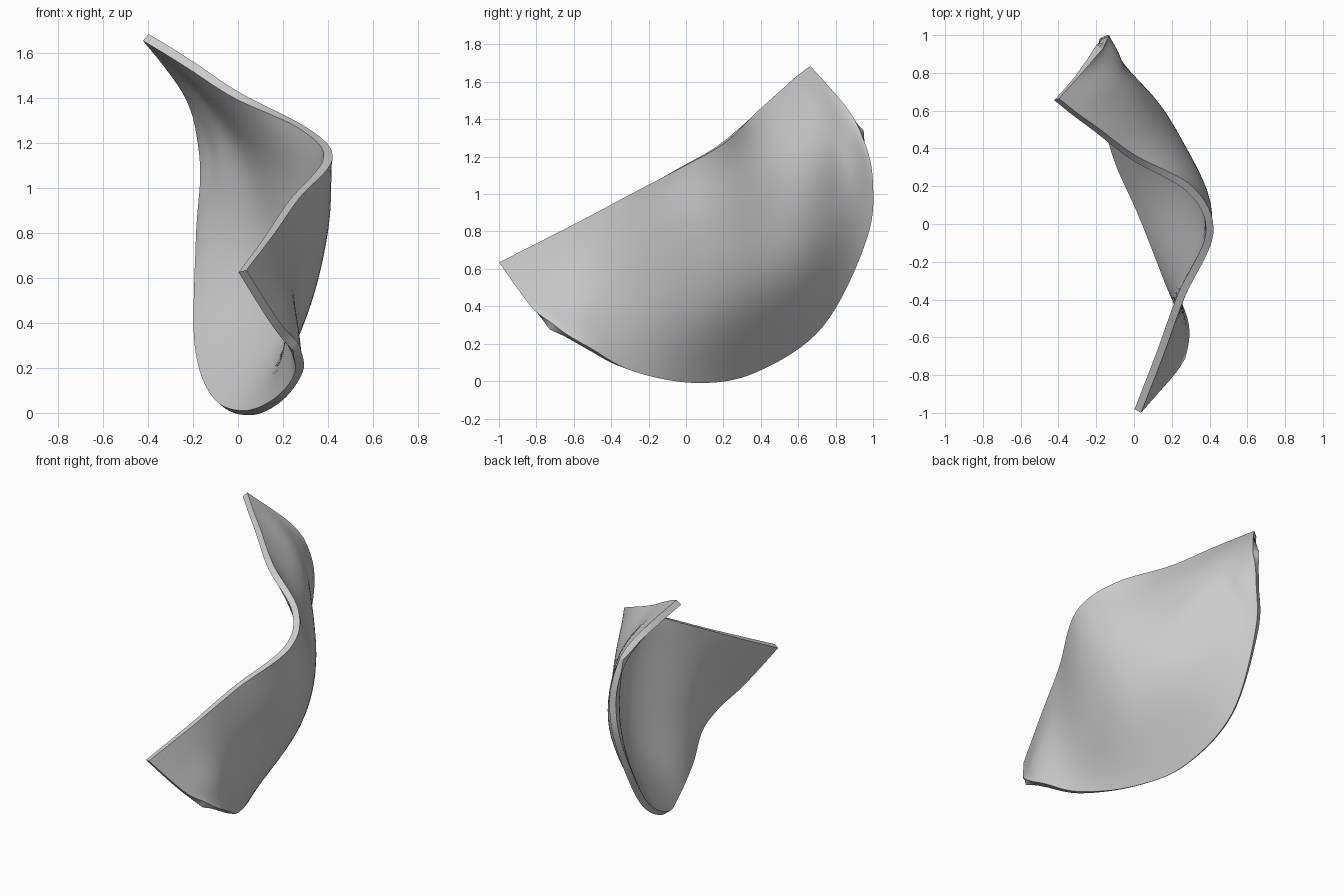
import bpy
import bmesh
from mathutils import Vector

cube = bpy.data.objects.get("Cube")
if cube:
    bpy.data.objects.remove(cube, do_unlink=True)

# Ribs of the curved sheet: each runs from the upper rim to the lower rim
RIBS = [
    [(.02, -.99, .63), (.1, -.9, .5), (.18, -.81, .38), (.26, -.72, .29)],
    [(.14, -.68, .79), (.19, -.64, .6), (.25, -.6, .39), (.27, -.53, .18)],
    [(.25, -.38, .95), (.25, -.36, .66), (.23, -.33, .35), (.18, -.3, .06)],
    [(.4, -.05, 1.13), (.38, .0, .8), (.27, .05, .38), (.04, .05, .0)],
    [(.3, .18, 1.26), (.34, .25, .87), (.24, .32, .46), (-.1, .37, .06)],
    [(.0, .35, 1.41), (.13, .51, 1.08), (.13, .61, .66), (-.18, .72, .3)],
    [(-.2, .5, 1.54), (-.02, .69, 1.25), (-.06, .82, 1.0), (-.17, .96, .77)],
    [(-.31, .58, 1.61), (-.15, .73, 1.41), (-.1, .87, 1.21), (-.15, .99, 1.08)],
    [(-.41, .66, 1.67), (-.32, .76, 1.56), (-.24, .86, 1.45), (-.18, .94, 1.34)],
]


def smooth_path(points, steps):
    """Pass a smooth curve through the points and sample each span."""
    pts = [Vector(p) for p in points]
    pts = [pts[0] * 2 - pts[1]] + pts + [pts[-1] * 2 - pts[-2]]
    samples = []
    for a, b, c, d in zip(pts, pts[1:], pts[2:], pts[3:]):
        for i in range(steps):
            t = i / steps
            samples.append(b + (c - a) * (t / 2)
                           + (a * 2 - b * 5 + c * 4 - d) * (t * t / 2)
                           + (b * 3 - a - c * 3 + d) * (t ** 3 / 2))
    samples.append(pts[-2])
    return samples


def flat_material(name, colour):
    mat = bpy.data.materials.new(name)
    mat.use_nodes = True
    mat.diffuse_color = colour
    mat.node_tree.nodes["Principled BSDF"].inputs["Base Color"].default_value = colour
    return mat


# Loft the sheet: smooth along each rib, then across the ribs
ribs = [smooth_path(rib, 8) for rib in RIBS]
rows = [smooth_path(row, 8) for row in zip(*ribs)]

bm = bmesh.new()
grid = [[bm.verts.new(p) for p in row] for row in rows]
for upper, lower in zip(grid, grid[1:]):
    for i in range(len(upper) - 1):
        bm.faces.new((upper[i], lower[i], lower[i + 1], upper[i + 1]))

# Relax the inside a little so the bends flow evenly; the rims stay put
inner = [v for v in bm.verts if not v.is_boundary]
for _ in range(8):
    bmesh.ops.smooth_vert(bm, verts=inner, factor=0.5,
                          use_axis_x=True, use_axis_y=True, use_axis_z=True)
bm.normal_update()

mesh = bpy.data.meshes.new("curved_sheet")
bm.to_mesh(mesh)
bm.free()
sheet = bpy.data.objects.new("curved_sheet", mesh)
bpy.context.collection.objects.link(sheet)
mesh.materials.append(flat_material("light_grey", (.6, .6, .6, 1)))

# Give the sheet its thickness
solid = sheet.modifiers.new("thickness", "SOLIDIFY")
solid.thickness = 0.04
solid.offset = 0

bpy.context.view_layer.objects.active = sheet
sheet.select_set(True)
bpy.ops.object.modifier_apply(modifier=solid.name)
bpy.ops.object.shade_smooth_by_angle(angle=0.7)
